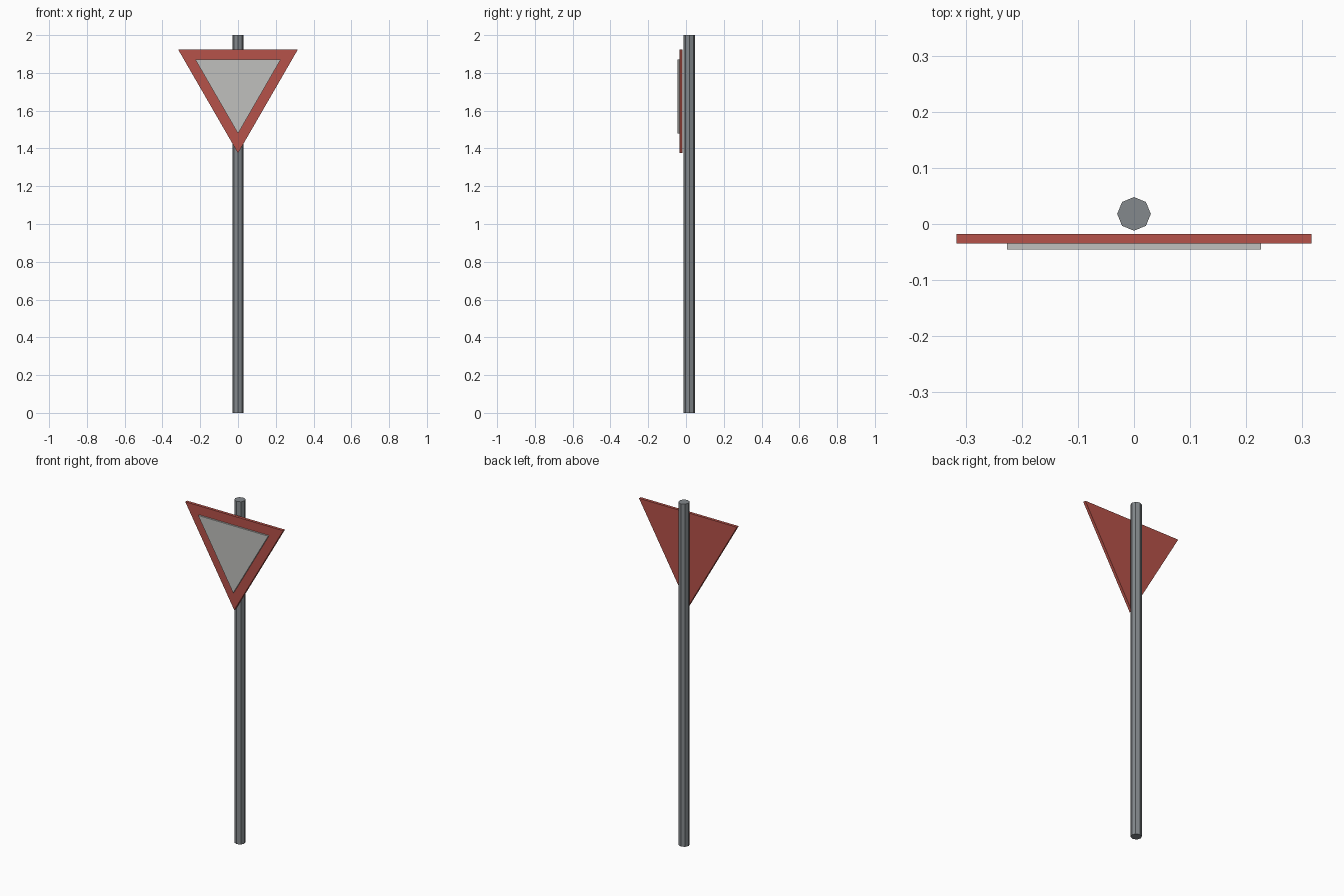
import bpy
from math import pi

cube = bpy.data.objects.get("Cube")
if cube:
    bpy.data.objects.remove(cube, do_unlink=True)


def material(name, rgb):
    mat = bpy.data.materials.new(name)
    mat.use_nodes = True
    color = (*rgb, 1.0)
    mat.diffuse_color = color
    mat.node_tree.nodes["Principled BSDF"].inputs["Base Color"].default_value = color
    return mat


def prism(name, sides, radius, depth, location, rotation, mat):
    bpy.ops.mesh.primitive_cylinder_add(vertices=sides, radius=radius, depth=depth,
                                        location=location, rotation=rotation)
    obj = bpy.context.object
    obj.name = name
    obj.data.materials.append(mat)
    return obj


grey = material("steel grey", (0.23, 0.25, 0.265))
red = material("sign red", (0.47, 0.085, 0.068))
white = material("off white", (0.53, 0.53, 0.51))

# Octagonal pole, slightly behind the centre
prism("pole", 8, 0.03, 2.0, (0, 0.018, 1.0), (0, 0, 0), grey)

# Triangular plates, point down: red board and raised pale centre
down = (-pi / 2, 0, 0)
prism("sign_board", 3, 0.365, 0.017, (0, -0.0265, 1.74), down, red)
prism("sign_centre", 3, 0.261, 0.01, (0, -0.04, 1.74), down, white)
